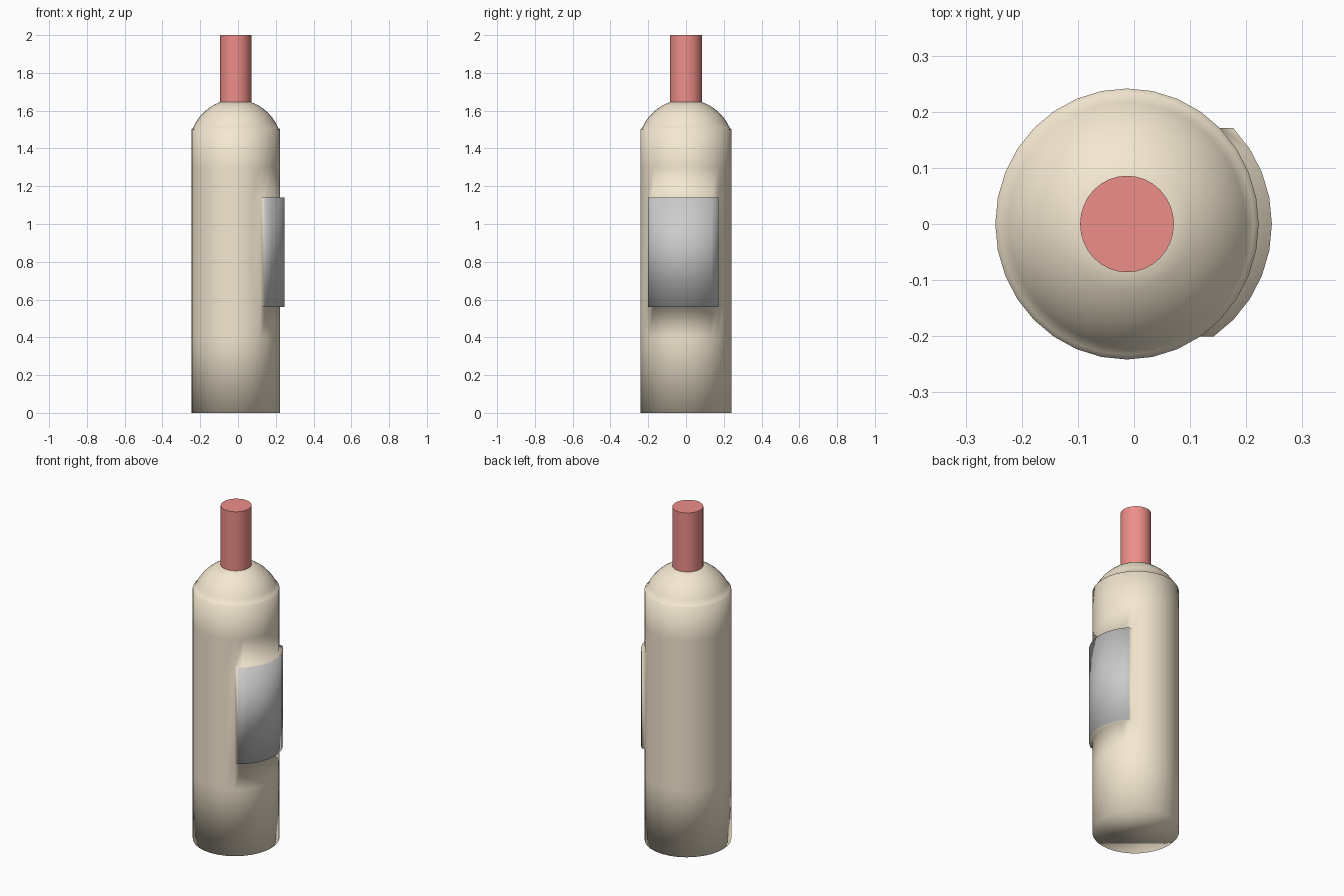
import bpy, bmesh, math
from mathutils import Vector

if "Cube" in bpy.data.objects:
    bpy.data.objects.remove(bpy.data.objects["Cube"])

SIDES = 32
CX, SX = -0.0125, 0.972   # slight sideways offset and squash of the bottle


def material(name, rgb):
    m = bpy.data.materials.new(name)
    m.diffuse_color = (*rgb, 1)
    m.use_nodes = True
    m.node_tree.nodes["Principled BSDF"].inputs["Base Color"].default_value = m.diffuse_color
    return m


def lathe(bm, profile, cap_bottom=True, cap_top=True):
    """Revolve (radius, z) points; returns one list of faces per band."""
    rings = []
    for r, z in profile:
        rings.append([bm.verts.new((CX + SX * r * math.cos(2 * math.pi * i / SIDES),
                                    r * math.sin(2 * math.pi * i / SIDES), z))
                      for i in range(SIDES)])
    bands = []
    for a, b in zip(rings, rings[1:]):
        bands.append([bm.faces.new((a[i], a[(i + 1) % SIDES], b[(i + 1) % SIDES], b[i]))
                      for i in range(SIDES)])
    if cap_bottom:
        bm.faces.new(rings[0][::-1])
    if cap_top:
        bm.faces.new(rings[-1])
    return bands


def finish(bm, name, mats):
    me = bpy.data.meshes.new(name)
    bm.normal_update()
    bm.to_mesh(me)
    bm.free()
    for m in mats:
        me.materials.append(m)
    ob = bpy.data.objects.new(name, me)
    bpy.context.collection.objects.link(ob)
    return ob


tan = material("tan", (0.91, 0.81, 0.64))
red = material("red", (0.85, 0.27, 0.25))

# Bottle body: straight wall, small rim, domed shoulder
R = 0.2415
profile = [(R, z) for z in (0, 0.4, 0.56, 1.14, 1.3, 1.503)]
R_dome, z_dome = 0.254, 1.406
start, end = math.asin(0.233 / R_dome), math.asin(0.086 / R_dome)
for k in range(7):
    t = start + (end - start) * k / 6
    profile.append((R_dome * math.sin(t), z_dome + R_dome * math.cos(t)))
bm = bmesh.new()
bands = lathe(bm, profile)

# Raised label: nine wall faces pushed out along +x, grey on the outside
label = [bands[2][i % SIDES] for i in range(-5, 4)]
res = bmesh.ops.extrude_face_region(bm, geom=label)
bmesh.ops.delete(bm, geom=[f for f in label if f.is_valid], context='FACES')
bmesh.ops.translate(bm, vec=Vector((0.0235, 0, 0)),
                    verts=[g for g in res["geom"] if isinstance(g, bmesh.types.BMVert)])
for g in res["geom"]:
    if isinstance(g, bmesh.types.BMFace):
        g.material_index = 1
for f in bm.faces:
    f.smooth = True
finish(bm, "bottle_body", [tan, None])

# Neck
bm = bmesh.new()
sides = lathe(bm, [(0.086, 1.643), (0.086, 2.0)], cap_bottom=False)[0]
for f in sides:
    f.smooth = True
for e in bm.edges:
    e.smooth = all(f.smooth for f in e.link_faces)
finish(bm, "bottle_neck", [red])
